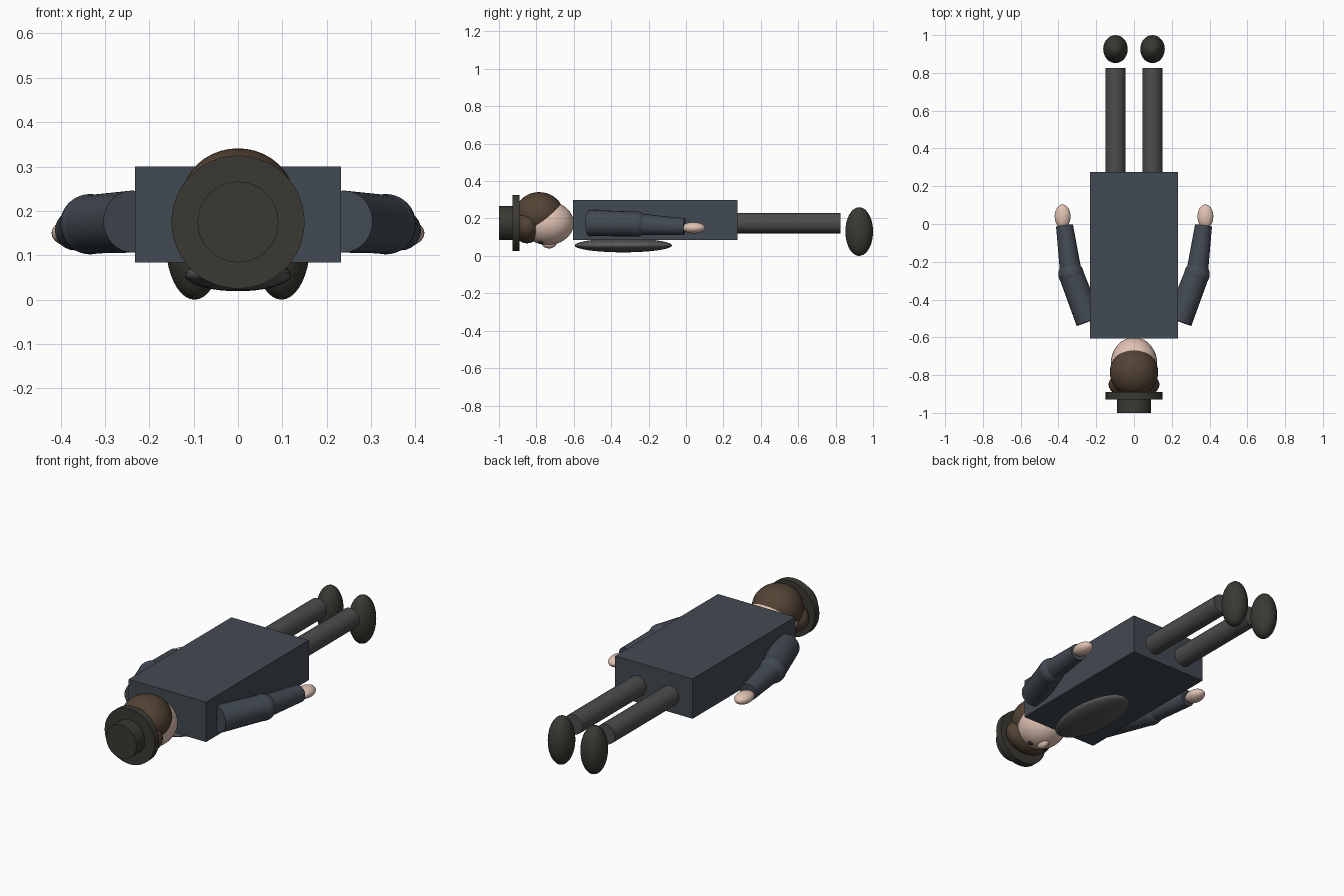
import bpy
from mathutils import Vector

if "Cube" in bpy.data.objects:
    bpy.data.objects.remove(bpy.data.objects["Cube"])


def material(name, rgb):
    m = bpy.data.materials.new(name)
    m.diffuse_color = (*rgb, 1)
    m.use_nodes = True
    m.node_tree.nodes["Principled BSDF"].inputs["Base Color"].default_value = m.diffuse_color
    return m


COAT = material("coat_cloth", (0.055, 0.068, 0.085))
TROUSER = material("trouser_cloth", (0.075, 0.073, 0.075))
LEATHER = material("dark_leather", (0.042, 0.040, 0.032))
HAIR = material("brown_hair", (0.085, 0.055, 0.034))
SKIN = material("skin", (0.75, 0.54, 0.45))
SHIRT = material("shirt_cloth", (0.10, 0.095, 0.10))
BLACK = material("eye_black", (0.02, 0.02, 0.02))


def finish(name, mat):
    ob = bpy.context.object
    ob.name = name
    ob.data.materials.append(mat)
    bpy.ops.object.shade_smooth_by_angle()
    return ob


def ellipsoid(name, center, radii, mat):
    bpy.ops.mesh.primitive_uv_sphere_add(segments=32, ring_count=20, location=center)
    bpy.context.object.scale = radii
    return finish(name, mat)


def tube(name, a, b, r1, r2, mat, sides=32):
    a, b = Vector(a), Vector(b)
    bpy.ops.mesh.primitive_cone_add(vertices=sides, radius1=r1, radius2=r2,
                                    depth=(b - a).length, location=(a + b) / 2)
    bpy.context.object.rotation_euler = (b - a).to_track_quat('Z', 'Y').to_euler()
    return finish(name, mat)


# Coat body, lying face down with the head towards the front
bpy.ops.mesh.primitive_cube_add(size=1, location=(0, -0.165, 0.192))
bpy.context.object.scale = (0.464, 0.88, 0.216)
finish("torso", COAT)
ellipsoid("shirt_front", (0, -0.335, 0.056), (0.12, 0.26, 0.037), SHIRT)

# Head, nose and hair
ellipsoid("head", (0, -0.74, 0.175), (0.123, 0.14, 0.117), SKIN)
ellipsoid("nose", (0, -0.732, 0.07), (0.026, 0.04, 0.03), SKIN)
ellipsoid("hair_back", (0, -0.785, 0.222), (0.128, 0.13, 0.119), HAIR)
ellipsoid("hair_crown", (0, -0.85, 0.157), (0.135, 0.075, 0.09), HAIR)

# Hat
tube("hat_brim", (0, -0.89, 0.175), (0, -0.928, 0.175), 0.15, 0.15, LEATHER, 48)
tube("hat_crown", (0, -0.92, 0.175), (0, -1.0, 0.175), 0.091, 0.091, LEATHER, 48)

# Paired parts
for side, s in (("left", 1), ("right", -1)):
    shoulder, elbow, wrist = (s * 0.238, -0.515, 0.176), (s * 0.333, -0.266, 0.17), (s * 0.368, -0.008, 0.156)
    ellipsoid(side + "_eye", (s * 0.045, -0.775, 0.075), (0.015, 0.015, 0.012), BLACK)
    tube(side + "_upper_arm", shoulder, elbow, 0.07, 0.066, COAT, 24)
    ellipsoid(side + "_elbow", elbow, (0.068, 0.068, 0.068), COAT)
    tube(side + "_forearm", elbow, wrist, 0.058, 0.045, COAT, 24)
    ellipsoid(side + "_hand", (s * 0.378, 0.04, 0.15), (0.042, 0.063, 0.03), SKIN)
    tube(side + "_leg", (s * 0.098, 0.2, 0.175), (s * 0.098, 0.825, 0.175), 0.054, 0.054, TROUSER, 24)
    ellipsoid(side + "_shoe", (s * 0.098, 0.926, 0.13), (0.065, 0.074, 0.13), LEATHER)
